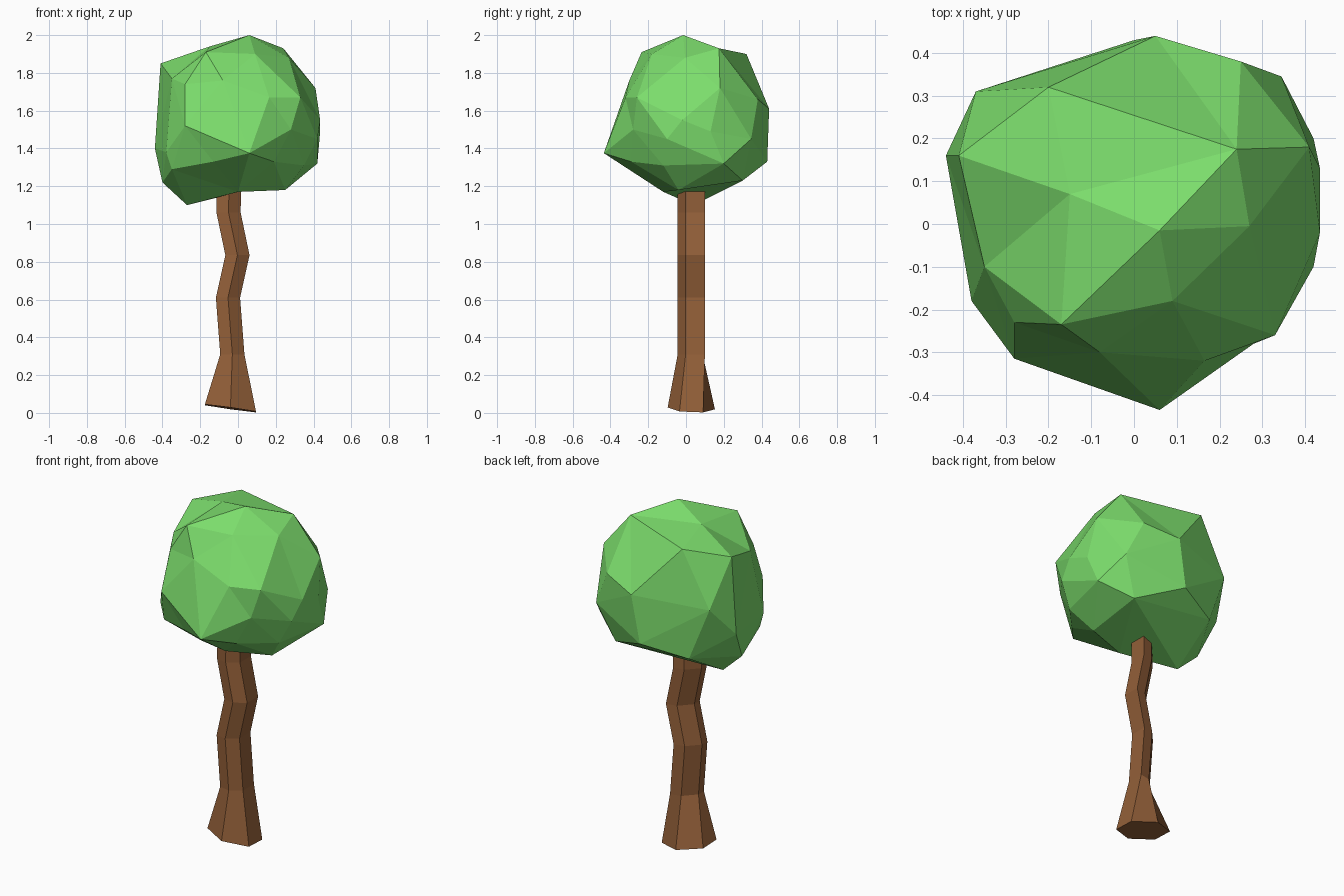
import bpy, bmesh
from math import sin, cos, pi
from mathutils import Vector


def finish(bm, name, color):
    bmesh.ops.recalc_face_normals(bm, faces=bm.faces)
    mesh = bpy.data.meshes.new(name)
    bm.to_mesh(mesh)
    bm.free()
    mat = bpy.data.materials.new(name + "_colour")
    mat.diffuse_color = (*color, 1)
    mesh.materials.append(mat)
    bpy.context.collection.objects.link(bpy.data.objects.new(name, mesh))


# Crooked six-sided trunk: a skewed section swept up, flaring to an uneven foot
section = [(0, 0.06), (-0.064, -0.01), (-0.064, -0.06),
           (0, -0.072), (0.064, -0.03), (0.064, 0.072)]
path = [(-0.03, 0.31), (-0.053, 0.61), (-0.003, 0.835), (-0.05, 1.06), (-0.048, 1.19)]
bm = bmesh.new()
foot = []
for k in range(6):
    a = pi / 2 + k * pi / 3
    dx, dy = 0.156 * cos(a), 0.125 * sin(a)
    foot.append(bm.verts.new((-0.04 + dx, 0.028 + dy, 0.024 - 0.14 * dx - 0.04 * dy)))
loops = [foot] + [[bm.verts.new((cx + dx, 0.028 + dy, z)) for dx, dy in section]
                  for cx, z in path]
for a, b in zip(loops, loops[1:]):
    for k in range(6):
        n = (k + 1) % 6
        bm.faces.new((a[k], a[n], b[n], b[k]))
bm.faces.new(loops[0])
bm.faces.new(loops[-1])
finish(bm, "trunk", (0.29, 0.115, 0.04))

# Faceted crown corners, from top to bottom
corners = [
    (0.06, -0.015, 2.0), (-0.15, 0.07, 1.94), (0.24, 0.175, 1.93),
    (-0.17, -0.235, 1.91), (0.09, -0.18, 1.90), (0.27, -0.005, 1.88),
    (-0.41, 0.16, 1.85), (-0.20, 0.32, 1.90), (-0.37, 0.31, 1.58),
    (0.05, 0.44, 1.61), (0.25, 0.38, 1.66), (0.345, 0.345, 1.45),
    (0.41, 0.18, 1.72), (0.435, 0.13, 1.49), (0.435, -0.02, 1.55),
    (0.42, -0.10, 1.45), (0.42, 0.2, 1.32), (0.35, -0.12, 1.31),
    (0.33, -0.26, 1.67), (0.28, -0.28, 1.50),
    (0.165, -0.32, 1.67), (-0.08, -0.30, 1.76), (0.06, -0.435, 1.375),
    (-0.28, -0.315, 1.52), (-0.28, -0.23, 1.74), (-0.35, -0.10, 1.77),
    (-0.38, -0.18, 1.38), (-0.35, -0.19, 1.29), (-0.44, 0.16, 1.40),
    (-0.27, 0.04, 1.10), (-0.40, 0.05, 1.22), (0.25, -0.04, 1.18),
    (0.19, -0.29, 1.33), (-0.13, -0.31, 1.33), (0.0, 0.43, 1.33),
    (0.25, 0.30, 1.23), (-0.25, 0.33, 1.27), (0.0, -0.12, 1.17)]
# Hull the directions on a sphere, then push each corner out, so dents survive
centre = Vector((0, 0.02, 1.55))
bm = bmesh.new()
for p in corners:
    bm.verts.new((Vector(p) - centre).normalized())
bmesh.ops.convex_hull(bm, input=bm.verts)
for v in bm.verts:
    v.co = min((Vector(p) for p in corners),
               key=lambda p: ((p - centre).normalized() - v.co).length)
finish(bm, "leaf_crown", (0.2, 0.72, 0.15))
